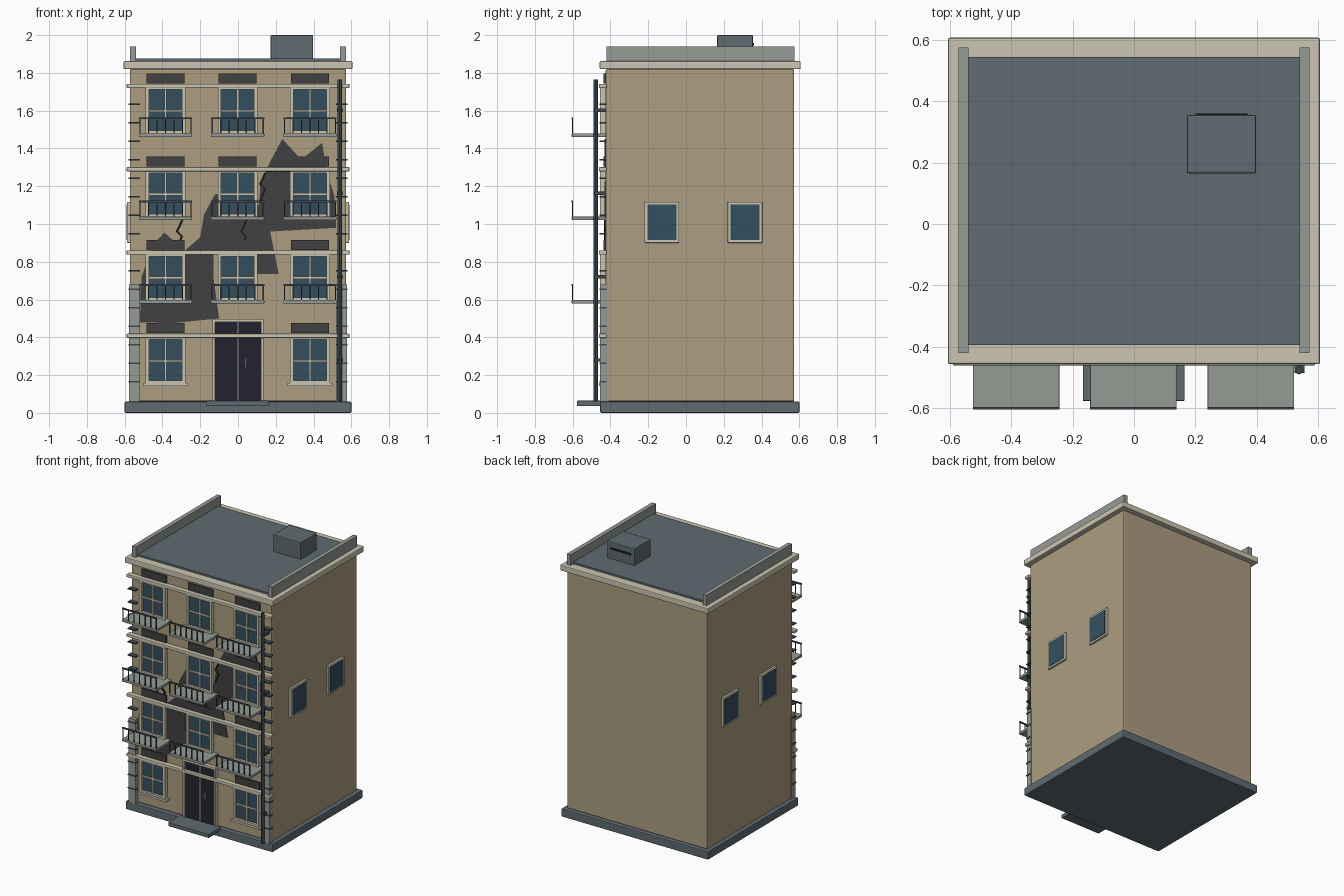
import bpy
from mathutils import Vector

cube = bpy.data.objects.get("Cube")
if cube:
    bpy.data.objects.remove(cube, do_unlink=True)


def material(name, r, g, b):
    """Flat colour from 0-255 display values."""
    rgba = [(c / 255 / 12.92) if c < 11 else ((c / 255 + 0.055) / 1.055) ** 2.4
            for c in (r, g, b)] + [1]
    m = bpy.data.materials.new(name)
    m.use_nodes = True
    m.diffuse_color = rgba
    m.node_tree.nodes["Principled BSDF"].inputs["Base Color"].default_value = rgba
    return m


TAN = material("tan wall", 173, 158, 129)
CREAM = material("cream trim", 203, 197, 177)
SLATE = material("slate", 94, 107, 113)
STONE = material("grey concrete", 149, 155, 148)
GLASS = material("blue glass", 52, 79, 95)
DOOR = material("dark door", 34, 34, 46)
CHAR = material("bare dark render", 66, 65, 66)
IRON = material("dark iron", 62, 73, 80)
BLACK = material("crack black", 28, 28, 30)


def mesh_object(name, verts, faces, mat):
    mesh = bpy.data.meshes.new(name)
    mesh.from_pydata(verts, [], faces)
    mesh.materials.append(mat)
    obj = bpy.data.objects.new(name, mesh)
    bpy.context.collection.objects.link(obj)
    return obj


def box(name, x, y, z, mat, bevel=0):
    """Box from its (low, high) range on each axis."""
    verts = [(a, b, c) for a in x for b in y for c in z]
    faces = [(0, 1, 3, 2), (4, 6, 7, 5), (0, 4, 5, 1),
             (2, 3, 7, 6), (0, 2, 6, 4), (1, 5, 7, 3)]
    obj = mesh_object(name, verts, faces, mat)
    if bevel:
        mod = obj.modifiers.new("bevel", 'BEVEL')
        mod.width = bevel
        mod.segments = 2
    return obj


def around(c, half):
    return (c - half, c + half)


def plate(name, outline, y_front, y_back, mat):
    """Flat outline in x and z, extruded along y."""
    n = len(outline)
    verts = [(x, y, z) for y in (y_front, y_back) for x, z in outline]
    faces = [tuple(range(n)), tuple(reversed(range(n, 2 * n)))]
    faces += [(i, i + n, (i + 1) % n + n, (i + 1) % n) for i in range(n)]
    return mesh_object(name, verts, faces, mat)


FRONT = -0.425
FLOOR = 0.441

# Main masses
box("base", (-0.6, 0.6), (-0.455, 0.6), (0, 0.06), SLATE, 0.006)
box("walls", (-0.573, 0.573), (FRONT, 0.573), (0.06, 1.82), TAN, 0.008)
box("cornice", (-0.606, 0.606), (-0.457, 0.607), (1.82, 1.862), CREAM, 0.006)
box("roof", (-0.54, 0.54), (-0.395, 0.545), (1.85, 1.875), SLATE)
box("door_step", (-0.167, 0.165), (-0.577, -0.43), (0.036, 0.065), SLATE, 0.004)

# Rooftop unit with a vent slot in its back
box("roof_unit", (0.172, 0.398), (0.165, 0.355), (1.87, 2.0), SLATE, 0.006)
box("roof_unit_vent", (0.2, 0.37), (0.353, 0.36), (1.945, 1.958), BLACK)

# Raised side walls, corner piers and joint lines
for side, label in ((-1, "right"), (1, "left")):
    def sx(a, b):
        return tuple(sorted((a * side, b * side)))
    box(f"{label}_parapet", sx(0.54, 0.572), (-0.42, 0.575), (1.85, 1.94), STONE)
    box(f"{label}_corner_pier", sx(0.52, 0.576), (-0.455, -0.41), (0.06, 0.68), STONE)
    for i in range(16):
        box(f"{label}_corner_joint_{i}", sx(0.518, 0.581), (-0.458, -0.42),
            around(0.165 + i * 0.098, 0.004), IRON)
    # Side windows
    for y in (-0.128, 0.312):
        box(f"{label}_side_window_frame", sx(0.56, 0.588), around(y, 0.092), (0.9, 1.117), CREAM, 0.004)
        box(f"{label}_side_window_glass", sx(0.57, 0.591), around(y, 0.077), (0.914, 1.102), GLASS)

# String courses
for f in range(4):
    box(f"string_course_{f}", (-0.59, 0.59), (-0.461, -0.42), around(0.408 + f * FLOOR, 0.011), CREAM, 0.004)


def window(name, x, z):
    """Sash window: glass, outer frame, cross bars, sill and dark lintel."""
    h = 0.245
    box(name + "_glass", around(x, 0.09), (-0.438, FRONT + 0.01), (z, z + h), GLASS)
    for s in (-1, 1):
        box(name + "_jamb", around(x + s * 0.096, 0.009), (-0.455, FRONT + 0.01), (z, z + h), CREAM)
    box(name + "_head", around(x, 0.105), (-0.455, FRONT + 0.01), (z + h - 0.014, z + h), CREAM)
    box(name + "_foot", around(x, 0.105), (-0.455, FRONT + 0.01), (z, z + 0.014), CREAM)
    box(name + "_mullion", around(x, 0.006), (-0.446, -0.43), (z, z + h), CREAM)
    box(name + "_transom", around(x, 0.09), (-0.446, -0.43), around(z + 0.118, 0.006), CREAM)
    box(name + "_sill", around(x, 0.12), (-0.46, FRONT + 0.01), (z - 0.015, z), CREAM)
    box(name + "_lintel", around(x, 0.101), (-0.436, FRONT + 0.01), (z + h + 0.02, z + h + 0.073), CHAR)


def balcony(name, x, z):
    """Slab with a front rail on thin posts."""
    half = 0.141
    box(name + "_slab", around(x, half), (-0.605, FRONT), (z - 0.01, z + 0.009), STONE, 0.003)
    box(name + "_rail", around(x, half), (-0.605, -0.597), around(z + 0.089, 0.005), IRON)
    for i in range(7):
        px = x - half + 0.006 + i * (half - 0.006) / 3
        box(name + "_post", around(px, 0.0035), (-0.604, -0.598), (z, z + 0.088), IRON)


for col, x in enumerate((-0.384, -0.002, 0.381)):
    for f in range(4):
        if f == 0 and col == 1:
            continue
        window(f"window_{col}_{f}", x, 0.157 + f * FLOOR)
        if f:
            balcony(f"balcony_{col}_{f}", x, 0.589 + (f - 1) * FLOOR)

# Front door
box("door_panel", (-0.123, 0.121), (-0.441, -0.41), (0.06, 0.485), DOOR)
for s in (-1, 1):
    box("door_jamb", around(s * 0.128, 0.007), (-0.455, -0.41), (0.06, 0.498), CREAM)
box("door_head", (-0.135, 0.135), (-0.455, -0.41), (0.482, 0.498), CREAM)
box("door_split", around(0, 0.003), (-0.444, -0.43), (0.06, 0.485), STONE)
box("door_handle", around(0.042, 0.004), (-0.455, -0.44), (0.24, 0.29), STONE)

# Patch where the plaster has fallen away
plate("bare_patch", [
    (0.235, 1.45), (0.335, 1.34), (0.445, 1.43), (0.47, 1.28), (0.51, 1.15),
    (0.52, 0.98), (0.17, 0.96), (0.215, 0.735), (0.1, 0.735), (0.1, 0.85),
    (-0.13, 0.84), (-0.13, 0.72), (-0.1, 0.5), (-0.35, 0.475), (-0.52, 0.48),
    (-0.51, 0.72), (-0.45, 0.89), (-0.39, 0.955), (-0.34, 0.91), (-0.28, 0.86),
    (-0.2, 0.93), (-0.18, 1.05), (-0.12, 1.16), (0.11, 1.1), (0.12, 1.22),
    (0.17, 1.33)], FRONT - 0.006, FRONT + 0.002, CHAR)

# Zigzag cracks
for i, (x, z) in enumerate(((-0.31, 1.02), (0.03, 1.02), (0.13, 1.27))):
    path = [Vector((x + dx, z + dz)) for dx, dz in
            ((0.015, 0), (-0.013, -0.06), (0.013, -0.085), (-0.013, -0.15))]
    w = Vector((0.006, 0))
    outline = [p - w for p in path] + [p + w for p in reversed(path)]
    plate(f"crack_{i}", outline, FRONT - 0.009, FRONT + 0.002, BLACK)

# Drainpipe with wall brackets
bpy.ops.mesh.primitive_cylinder_add(vertices=12, radius=0.012, depth=1.705,
                                    location=(0.538, -0.478, 0.9125))
pipe = bpy.context.object
pipe.name = "drainpipe"
pipe.data.materials.append(IRON)
bpy.ops.object.shade_smooth_by_angle()
for i in range(4):
    box(f"pipe_bracket_{i}", (0.523, 0.556), (-0.485, -0.42), around(0.28 + i * FLOOR, 0.009), IRON)
